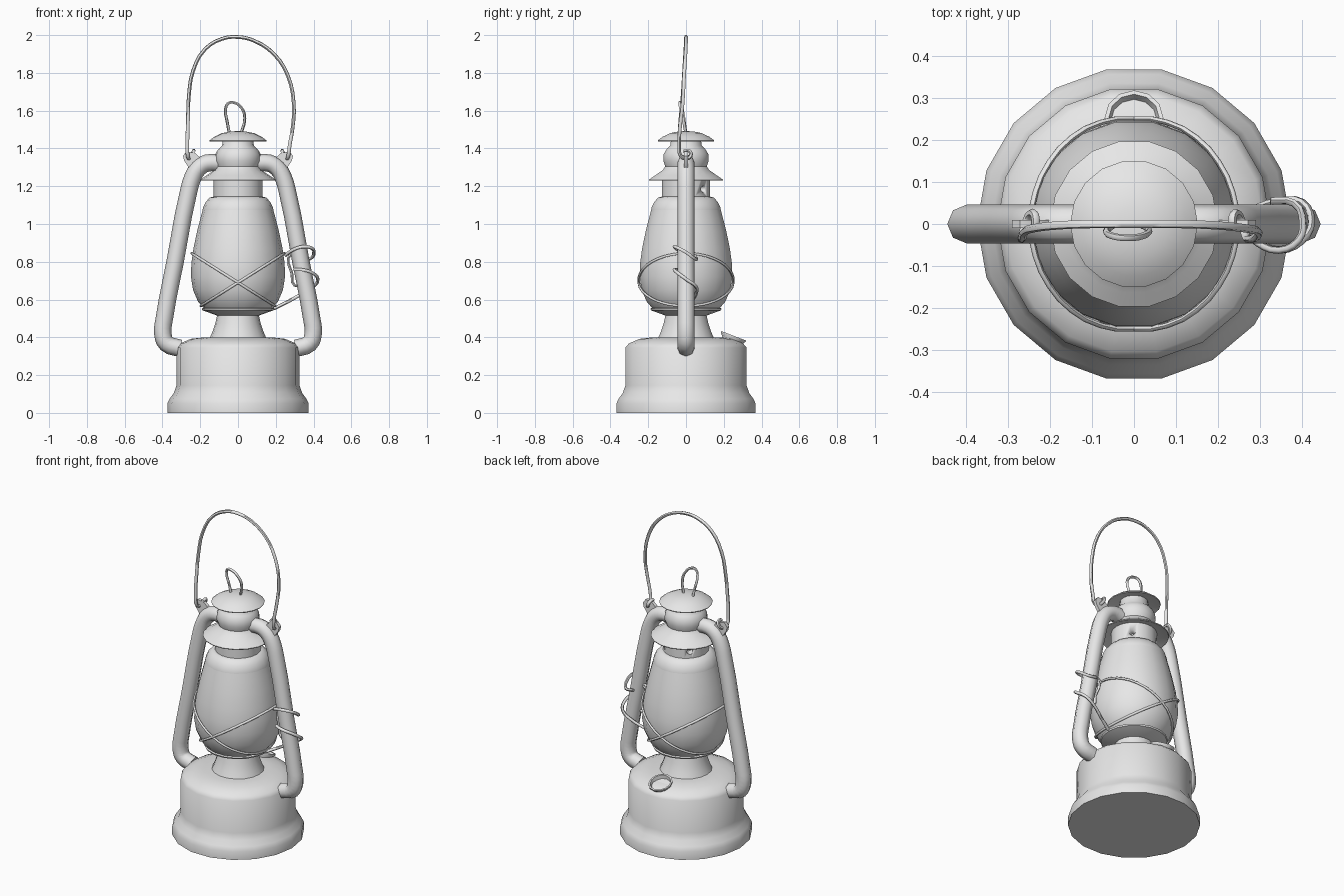
import bpy, bmesh, math
from mathutils import Matrix, Vector

if "Cube" in bpy.data.objects:
    bpy.data.objects.remove(bpy.data.objects["Cube"])

metal = bpy.data.materials.new("grey_metal")
metal.diffuse_color = (0.8, 0.8, 0.8, 1)
metal.use_nodes = True
metal.node_tree.nodes["Principled BSDF"].inputs["Base Color"].default_value = metal.diffuse_color


def finish(ob, angle=40):
    ob.data.materials.clear()
    ob.data.materials.append(metal)
    bpy.ops.object.select_all(action='DESELECT')
    ob.select_set(True)
    bpy.context.view_layer.objects.active = ob
    bpy.ops.object.shade_smooth_by_angle(angle=math.radians(angle))
    return ob


def lathe(name, profile, sides=18, matrix=None, angle=40):
    """Revolve (radius, height) points around z."""
    bm = bmesh.new()
    rings = []
    for r, z in profile:
        rings.append([bm.verts.new((r * math.cos(a), r * math.sin(a), z))
                      for a in (2 * math.pi * i / sides for i in range(sides))])
    for low, high in zip(rings, rings[1:]):
        for i in range(sides):
            j = (i + 1) % sides
            bm.faces.new((low[i], low[j], high[j], high[i]))
    bmesh.ops.remove_doubles(bm, verts=bm.verts, dist=1e-5)
    bmesh.ops.recalc_face_normals(bm, faces=bm.faces)
    if matrix:
        bm.transform(matrix)
    me = bpy.data.meshes.new(name)
    bm.to_mesh(me)
    bm.free()
    ob = bpy.data.objects.new(name, me)
    bpy.context.collection.objects.link(ob)
    return finish(ob, angle)


def wire(name, points, radius=0.009, cyclic=False, res=3, bevel=1):
    """Round wire or pipe through the given points."""
    cu = bpy.data.curves.new(name, 'CURVE')
    cu.dimensions = '3D'
    cu.bevel_depth = radius
    cu.bevel_resolution = bevel
    cu.resolution_u = res
    cu.use_fill_caps = True
    sp = cu.splines.new('BEZIER')
    sp.bezier_points.add(len(points) - 1)
    for bp, p in zip(sp.bezier_points, points):
        bp.co = p
        bp.handle_left_type = bp.handle_right_type = 'AUTO'
    sp.use_cyclic_u = cyclic
    ob = bpy.data.objects.new(name, cu)
    bpy.context.collection.objects.link(ob)
    bpy.ops.object.select_all(action='DESELECT')
    ob.select_set(True)
    bpy.context.view_layer.objects.active = ob
    bpy.ops.object.convert(target='MESH')
    return finish(bpy.context.object, 60)


# Fuel tank with flared foot
lathe("fuel_tank", [(0, 0), (0.374, 0), (0.374, 0.05), (0.362, 0.075), (0.34, 0.105),
                    (0.326, 0.145), (0.326, 0.345), (0.308, 0.367), (0.25, 0.392),
                    (0.18, 0.4), (0, 0.4)])

# Burner neck and the plate under the glass
lathe("burner_neck", [(0, 0.395), (0.15, 0.395), (0.135, 0.43), (0.12, 0.475),
                      (0.11, 0.52), (0, 0.52)])
lathe("globe_plate", [(0, 0.515), (0.11, 0.515), (0.188, 0.543), (0.192, 0.552),
                      (0.18, 0.558), (0, 0.558)])

# Glass globe
GLOBE = [(0.182, 0.555), (0.212, 0.59), (0.238, 0.65), (0.249, 0.72), (0.247, 0.79),
         (0.236, 0.87), (0.217, 0.96), (0.199, 1.03), (0.187, 1.075)]
lathe("glass_globe", [(0, 0.555)] + GLOBE + [(0, 1.075)])

# Collar and chimney with two vent holes at the back
lathe("globe_collar", [(0, 1.065), (0.188, 1.065), (0.186, 1.085), (0.172, 1.115),
                       (0.15, 1.14), (0.13, 1.145), (0, 1.145)])
chimney = lathe("chimney", [(0, 1.14), (0.13, 1.14), (0.13, 1.25), (0, 1.25)])
for k, deg in enumerate((45, 135)):
    a = math.radians(deg)
    m = Matrix.Translation((0.13 * math.cos(a), 0.13 * math.sin(a), 1.185)) \
        @ Matrix.Rotation(a, 4, 'Z') @ Matrix.Rotation(math.pi / 2, 4, 'Y')
    cutter = lathe("vent_cutter", [(0, -0.05), (0.017, -0.05), (0.017, 0.05), (0, 0.05)], 10, m)
    cutter.hide_render = True
    mod = chimney.modifiers.new("vent", 'BOOLEAN')
    mod.operation = 'DIFFERENCE'
    mod.object = cutter
    bpy.context.view_layer.objects.active = chimney
    bpy.ops.object.modifier_apply(modifier=mod.name)
    bpy.data.objects.remove(cutter)

# Hood with skirt, and the top cap
lathe("hood", [(0, 1.25), (0.13, 1.25), (0.198, 1.229), (0.2, 1.234), (0.165, 1.258),
               (0.125, 1.285), (0.112, 1.305), (0.122, 1.335), (0.12, 1.37),
               (0.105, 1.395), (0.084, 1.415), (0.079, 1.46), (0, 1.46)])
lathe("top_cap", [(0, 1.458), (0.08, 1.455), (0.15, 1.437), (0.152, 1.442), (0.125, 1.462),
                  (0.085, 1.481), (0.04, 1.49), (0, 1.492)])

# Side pipes and handle ears
PIPE = [(0.09, 1.322), (0.165, 1.322), (0.21, 1.295), (0.24, 1.245), (0.262, 1.17),
        (0.333, 0.8), (0.39, 0.5), (0.398, 0.42), (0.378, 0.367), (0.31, 0.343)]
EAR = [(0.195, 1.345), (0.225, 1.375), (0.272, 1.385), (0.291, 1.36), (0.285, 1.335),
       (0.245, 1.275)]
for side, s in (("left", -1), ("right", 1)):
    wire(side + "_pipe", [(s * x, 0, z) for x, z in PIPE], 0.046, bevel=2)
    bm = bmesh.new()
    face = bm.faces.new([bm.verts.new((s * x, -0.01, z)) for x, z in EAR])
    ext = bmesh.ops.extrude_face_region(bm, geom=[face])["geom"]
    bmesh.ops.translate(bm, vec=(0, 0.02, 0),
                        verts=[v for v in ext if isinstance(v, bmesh.types.BMVert)])
    bmesh.ops.recalc_face_normals(bm, faces=bm.faces)
    me = bpy.data.meshes.new(side + "_ear")
    bm.to_mesh(me)
    bm.free()
    ear = bpy.data.objects.new(side + "_ear", me)
    bpy.context.collection.objects.link(ear)
    finish(ear)

# Carrying handle with a hook at each end
hook = [(0.235, -0.012, 1.385), (0.236, 0.02, 1.385), (0.247, 0.024, 1.36),
        (0.258, 0, 1.345), (0.266, -0.028, 1.36)]
arch = [(-0.268, -0.035, 1.42), (-0.265, -0.03, 1.55), (-0.26, -0.018, 1.68),
        (-0.238, -0.01, 1.81), (-0.175, -0.003, 1.925), (-0.085, 0, 1.98), (0, 0, 1.99),
        (0.09, 0, 1.968), (0.19, -0.003, 1.9), (0.262, -0.01, 1.79), (0.295, -0.018, 1.64),
        (0.288, -0.033, 1.5), (0.274, -0.036, 1.42)]
wire("carrying_handle", [(-x, y, z) for x, y, z in hook] + arch + hook[::-1], 0.01)

# Lifting ring on the cap
wire("cap_ring", [(-0.045, 0, 1.475), (-0.057, -0.008, 1.54), (-0.066, -0.018, 1.6),
                  (-0.053, -0.028, 1.638), (-0.018, -0.033, 1.642), (0.022, -0.028, 1.61),
                  (0.036, -0.016, 1.56), (0.015, 0, 1.475)], 0.008)


# Two tilted guard wires crossing over the globe
def globe_radius(z):
    for (r0, z0), (r1, z1) in zip(GLOBE, GLOBE[1:]):
        if z <= z1:
            return r0 + (r1 - r0) * max(0, z - z0) / (z1 - z0)
    return GLOBE[-1][0]


for name, s in (("guard_wire_a", 1), ("guard_wire_b", -1)):
    pts = []
    for i in range(20):
        a = 2 * math.pi * i / 20
        r = 0.25
        for _ in range(12):
            z = max(0.555, 0.69 - 0.63 * r * math.cos(a))
            r = 0.5 * r + 0.5 * (globe_radius(z) + 0.006)
        pts.append((s * r * math.cos(a), r * math.sin(a), z))
    wire(name, pts, 0.007, cyclic=True, res=2)

# Globe lifter: coils round the right pipe, link and lever
wire("upper_coil", [(0.25, 0, 0.835), (0.295, -0.045, 0.865), (0.345, -0.062, 0.88),
                    (0.39, -0.04, 0.872), (0.402, 0, 0.85), (0.38, 0.05, 0.815),
                    (0.325, 0.055, 0.82)], 0.009)
wire("lower_coil", [(0.295, -0.045, 0.76), (0.345, -0.062, 0.757), (0.4, -0.04, 0.738),
                    (0.423, 0.005, 0.705), (0.4, 0.052, 0.67), (0.345, 0.055, 0.635),
                    (0.27, 0.03, 0.592), (0.19, 0, 0.552)], 0.009)
wire("lifter_link", [(0.25, 0.01, 0.83), (0.285, 0.01, 0.848), (0.265, 0.01, 0.82),
                     (0.285, 0, 0.74), (0.3, 0, 0.675), (0.325, 0, 0.68)], 0.008)

# Filler cap, a tilted open dish at the back of the tank
tilt = Matrix.Translation((0, 0.253, 0.408)) @ Matrix.Rotation(math.radians(-21), 4, 'X')
lathe("filler_cap", [(0, -0.06), (0.048, -0.06), (0.052, -0.03), (0.07, -0.008), (0.07, 0),
                     (0.06, 0), (0.054, -0.022), (0, -0.022)], 12, tilt)
